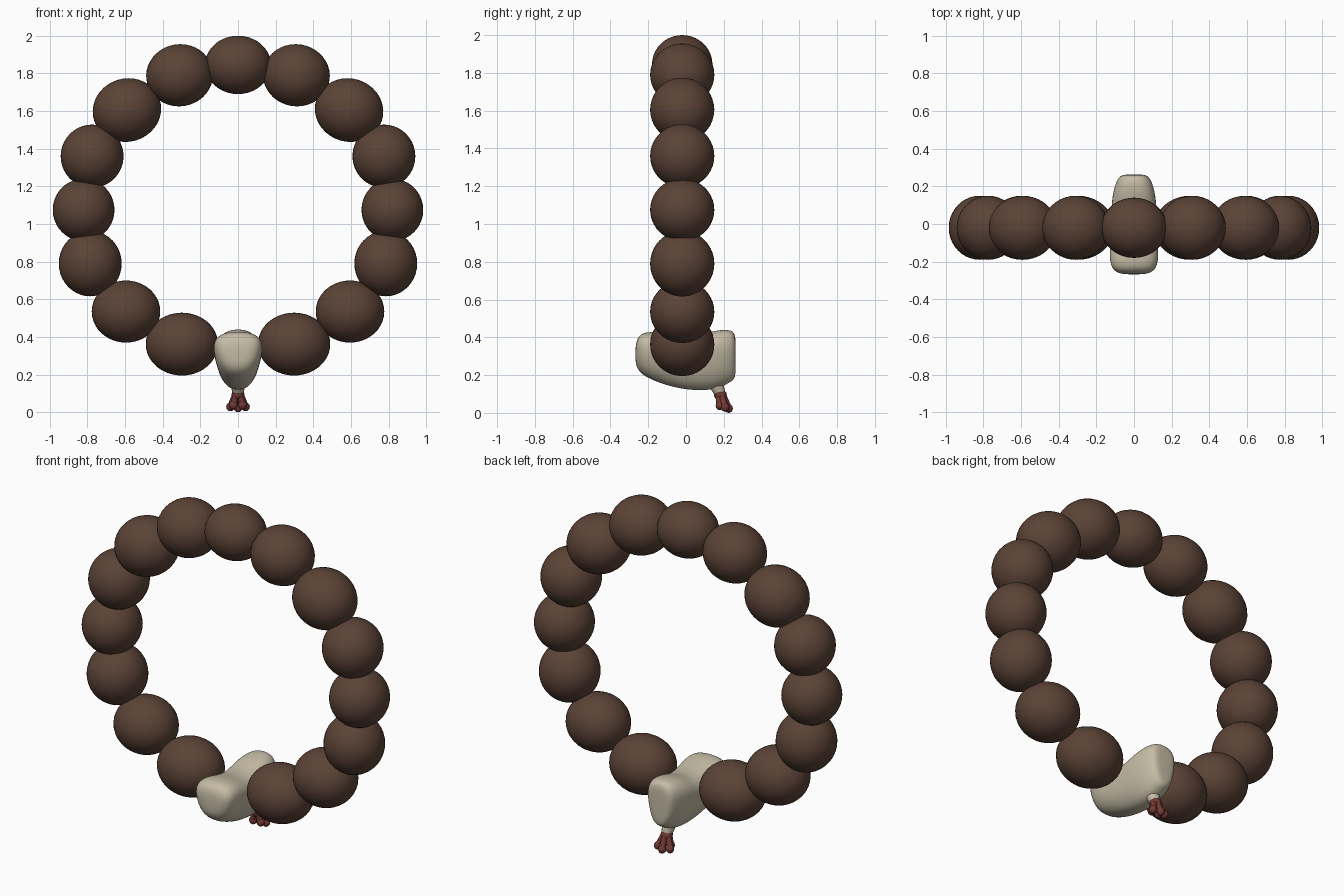
import bpy, bmesh, math
from mathutils import Vector

if "Cube" in bpy.data.objects:
    bpy.data.objects.remove(bpy.data.objects["Cube"])


def material(name, rgb):
    m = bpy.data.materials.new(name)
    m.diffuse_color = (*rgb, 1)
    m.use_nodes = True
    m.node_tree.nodes["Principled BSDF"].inputs["Base Color"].default_value = m.diffuse_color
    return m


BROWN = material("dark brown wood", (0.105, 0.056, 0.037))
BONE = material("pale bone", (0.56, 0.50, 0.38))
RED = material("dull red", (0.17, 0.042, 0.034))


def finish(name, bm, mat):
    bmesh.ops.recalc_face_normals(bm, faces=bm.faces)
    me = bpy.data.meshes.new(name)
    bm.to_mesh(me)
    bm.free()
    me.materials.append(mat)
    for p in me.polygons:
        p.use_smooth = True
    ob = bpy.data.objects.new(name, me)
    bpy.context.collection.objects.link(ob)
    return ob


def ball(name, loc, radii, mat, turn=0.0, seg=40):
    bm = bmesh.new()
    bmesh.ops.create_uvsphere(bm, u_segments=seg, v_segments=seg // 2, radius=1)
    ob = finish(name, bm, mat)
    ob.location, ob.scale = loc, radii
    ob.rotation_euler = (0, turn, 0)
    return ob


def tube(name, points, radii, mat):
    cu = bpy.data.curves.new(name, 'CURVE')
    cu.dimensions = '3D'
    cu.bevel_depth, cu.bevel_resolution = 1.0, 3
    cu.use_fill_caps = True
    sp = cu.splines.new('POLY')
    sp.points.add(len(points) - 1)
    for p, co, r in zip(sp.points, points, radii):
        p.co, p.radius = (*co, 1), r
    cu.materials.append(mat)
    ob = bpy.data.objects.new(name, cu)
    bpy.context.collection.objects.link(ob)
    return ob


# Ring of beads: one at the top, seven mirrored pairs (x, z, length, thickness)
ball("top_bead", (0, -0.02, 1.845), (0.175, 0.16, 0.155), BROWN)
pairs = [(0.31, 1.79, 0.178, 0.165), (0.59, 1.605, 0.183, 0.168),
         (0.775, 1.36, 0.167, 0.168), (0.82, 1.075, 0.164, 0.166),
         (0.785, 0.79, 0.167, 0.174), (0.595, 0.535, 0.182, 0.165),
         (0.298, 0.362, 0.192, 0.167)]
for i, (x, z, a, b) in enumerate(pairs):
    for s, side in ((1, "right"), (-1, "left")):
        # long axis follows the ring's tangent
        turn = math.atan2(x, z - 1.07) if i in (0, 1, 2) else math.atan2(-x, 1.07 - z) + math.pi
        ball(f"bead_{side}_{i + 1}", (s * x, -0.02, z), (a, 0.17, b), BROWN,
             s * turn * (0.35 if i in (0, 1) else 0))

# Bone pendant: egg-shaped sections lofted front to back (y, bottom, top, half width)
sections = [(-0.268, 0.27, 0.35, 0.05), (-0.258, 0.23, 0.40, 0.10),
            (-0.225, 0.195, 0.43, 0.132), (-0.15, 0.16, 0.43, 0.138),
            (-0.05, 0.13, 0.40, 0.128), (0.04, 0.118, 0.40, 0.125),
            (0.12, 0.118, 0.43, 0.125), (0.19, 0.135, 0.443, 0.112),
            (0.24, 0.165, 0.44, 0.092), (0.26, 0.18, 0.42, 0.07),
            (0.263, 0.23, 0.37, 0.035)]
bm = bmesh.new()
N = 20
rings = []
for y, lo, hi, w in sections:
    ring = []
    for k in range(N):
        t = 2 * math.pi * k / N
        c, s = math.cos(t), math.sin(t)
        px = math.copysign(abs(c) ** 0.8, c)
        pz = math.copysign(abs(s) ** 0.8, s)
        ring.append(bm.verts.new((w * px * (0.92 + 0.22 * pz), y,
                                  (lo + hi) / 2 + pz * (hi - lo) / 2)))
    rings.append(ring)
for r0, r1 in zip(rings, rings[1:]):
    for k in range(N):
        bm.faces.new((r0[k], r0[(k + 1) % N], r1[(k + 1) % N], r1[k]))
bm.faces.new(rings[0])
bm.faces.new(rings[-1])
pendant = finish("bone_pendant", bm, BONE)
sub = pendant.modifiers.new("smooth", 'SUBSURF')
sub.levels = sub.render_levels = 2

# Pale loop joining pendant and tassel
tube("tassel_collar", [(0, 0.15, 0.17), (0, 0.18, 0.105)], [0.045, 0.03], BONE)

# Tassel: knotted strands splaying downward
ball("tassel_knot", (0, 0.182, 0.095), (0.034, 0.034, 0.03), RED, seg=16)
for k in range(5):
    t = math.pi / 2 + 2 * math.pi * k / 5
    d = Vector((math.cos(t), math.sin(t), 0))
    top = Vector((0, 0.182, 0.10)) + d * 0.014
    end = Vector((0, 0.20, 0.032)) + d * Vector((0.042, 0.03, 0)).x
    end.y = 0.20 + d.y * 0.026
    end.z -= d.y * 0.008
    tube(f"tassel_strand_{k + 1}", [top, top.lerp(end, 0.5), end],
         [0.016, 0.017, 0.018], RED)
    ball(f"tassel_end_{k + 1}", end, (0.023, 0.022, 0.024), RED, seg=16)
